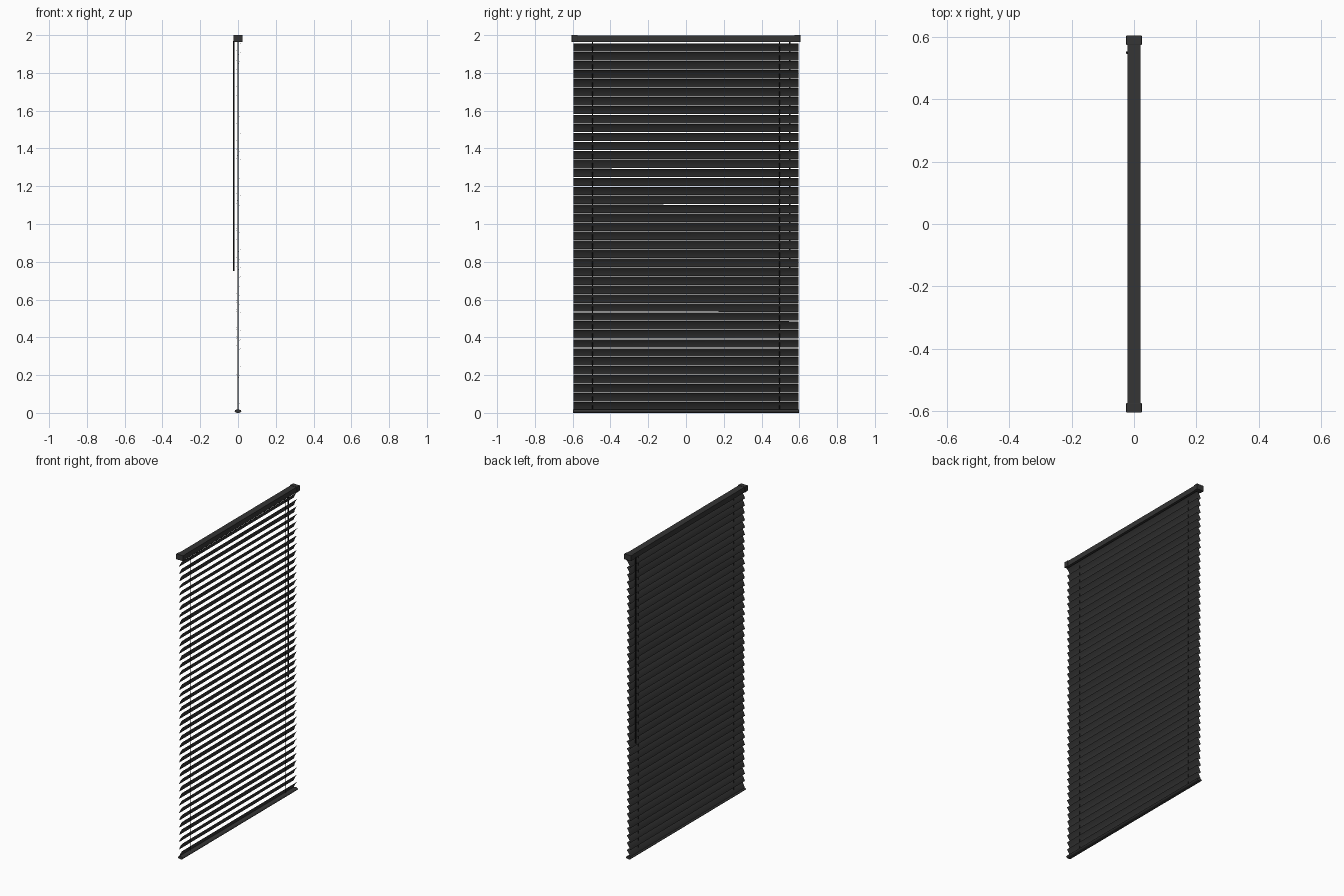
import bpy, bmesh, math, random
from mathutils import Vector

if "Cube" in bpy.data.objects:
    bpy.data.objects.remove(bpy.data.objects["Cube"])

random.seed(4)


def material(name, v):
    m = bpy.data.materials.new(name)
    m.diffuse_color = (v, v, v, 1)
    m.use_nodes = True
    m.node_tree.nodes["Principled BSDF"].inputs["Base Color"].default_value = m.diffuse_color
    return m


DARK = material("dark_grey", 0.035)
BLACK = material("black", 0.01)


def make(name, bm, mat):
    me = bpy.data.meshes.new(name)
    bm.to_mesh(me)
    bm.free()
    ob = bpy.data.objects.new(name, me)
    me.materials.append(mat)
    bpy.context.collection.objects.link(ob)
    return ob


def box(name, center, size, mat, bevel=0):
    bm = bmesh.new()
    bmesh.ops.create_cube(bm, size=1)
    for v in bm.verts:
        v.co = Vector(center) + Vector([a * b for a, b in zip(v.co, size)])
    if bevel:
        bmesh.ops.bevel(bm, geom=bm.edges[:], offset=bevel, segments=2,
                        profile=0.5, affect='EDGES')
    return make(name, bm, mat)


def rod(name, x, y, z0, z1, r, mat, sides=8):
    bm = bmesh.new()
    bmesh.ops.create_cone(bm, cap_ends=True, segments=sides,
                          radius1=r, radius2=r, depth=z1 - z0)
    for v in bm.verts:
        v.co += Vector((x, y, (z0 + z1) / 2))
    ob = make(name, bm, mat)
    for p in ob.data.polygons:
        p.use_smooth = len(p.vertices) == 4
    return ob


# headrail and its end caps
box("headrail", (0, 0, 1.981), (0.043, 1.19, 0.034), DARK)
for s, side in ((-1, "left"), (1, "right")):
    box("end_cap_" + side, (0, s * 0.59, 1.982), (0.05, 0.03, 0.036), DARK, 0.001)

# thin crowned slats, tilted nearly closed with small variations
PITCH, WIDTH, CROWN, HALF = 0.0475, 0.050, 0.003, 0.595
for i in range(41):
    tilt = math.radians(62 + random.uniform(-3, 3))
    twist = math.radians(random.uniform(-1, 1))
    zc = 0.036 + i * PITCH
    bm = bmesh.new()
    rows = []
    for k in range(5):
        y = -HALF + 2 * HALF * k / 4
        a = tilt + twist * y / HALF
        row = []
        for j in range(7):
            u = (j / 6 - 0.5) * WIDTH
            w = CROWN * (1 - (2 * u / WIDTH) ** 2) - CROWN / 2
            x = u * math.cos(a) - w * math.sin(a)
            z = u * math.sin(a) + w * math.cos(a)
            row.append(bm.verts.new((x, y, zc + z)))
        rows.append(row)
    for r0, r1 in zip(rows, rows[1:]):
        for j in range(6):
            f = bm.faces.new((r0[j], r0[j + 1], r1[j + 1], r1[j]))
            f.smooth = True
    make("slat_%02d" % (i + 1), bm, DARK)

# rounded bottom rail
bm = bmesh.new()
ends = []
for y in (-0.597, 0.597):
    ends.append([bm.verts.new((0.018 * math.cos(t), y, 0.009 + 0.009 * math.sin(t)))
                 for t in (2 * math.pi * k / 16 for k in range(16))])
for k in range(16):
    n = (k + 1) % 16
    bm.faces.new((ends[0][k], ends[1][k], ends[1][n], ends[0][n])).smooth = True
bm.faces.new(ends[0])
bm.faces.new(ends[1][::-1])
bmesh.ops.recalc_face_normals(bm, faces=bm.faces[:])
make("bottom_rail", bm, DARK)

# lift cords and tilt wand
for s, side in ((-1, "left"), (1, "right")):
    rod("lift_cord_" + side, 0, s * 0.495, 0.012, 1.97, 0.0018, BLACK, 6)
rod("tilt_wand", -0.022, 0.55, 0.75, 1.97, 0.0045, BLACK)
